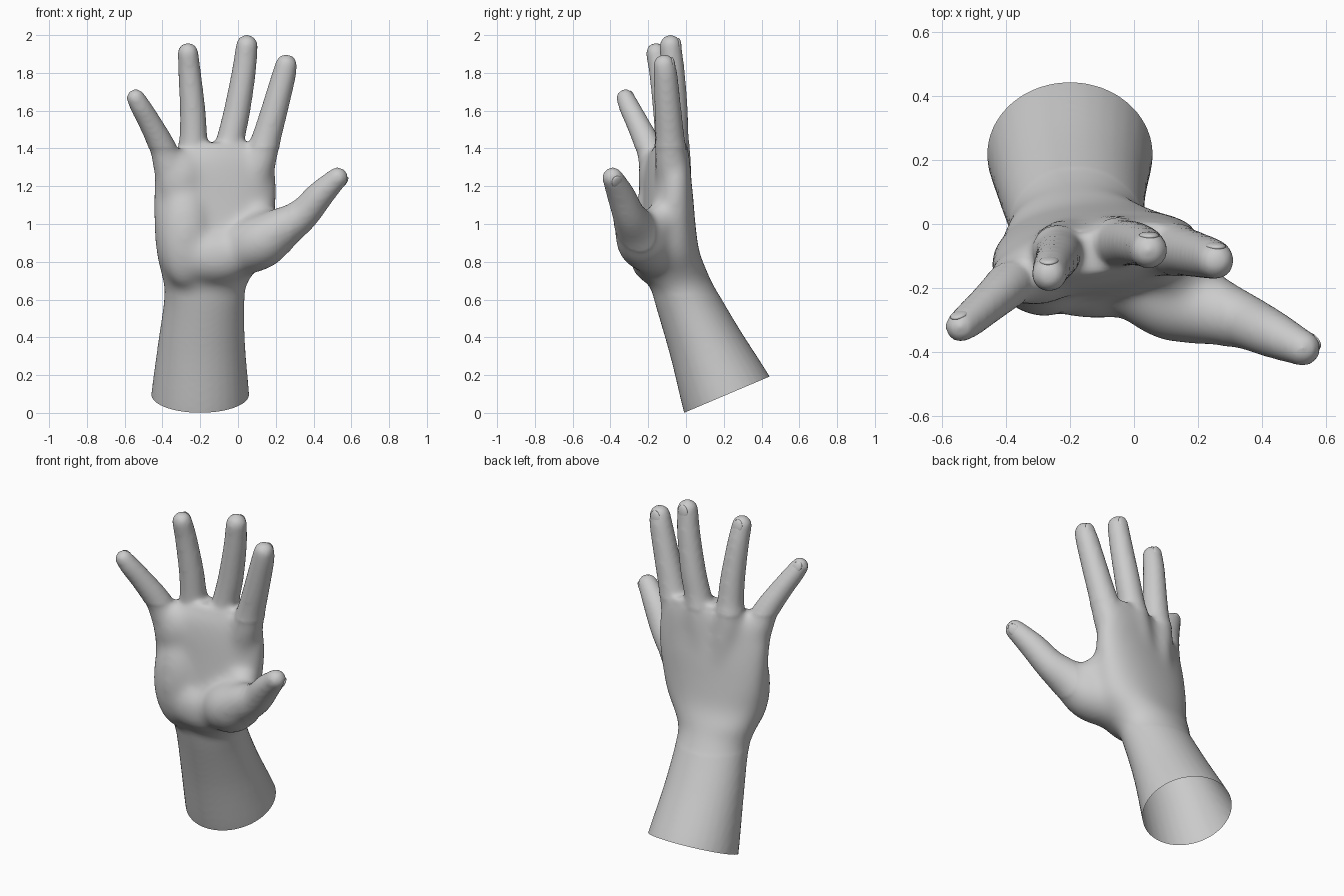
import bpy, bmesh, math
from mathutils import Vector, Matrix

if "Cube" in bpy.data.objects:
    bpy.data.objects.remove(bpy.data.objects["Cube"])

SEG = 32


def bridge(bm, rings):
    # skin a list of point rings and close both ends
    vs = [[bm.verts.new(p) for p in r] for r in rings]
    for a, b in zip(vs, vs[1:]):
        for i in range(SEG):
            j = (i + 1) % SEG
            bm.faces.new((a[i], a[j], b[j], b[i]))
    bm.faces.new(vs[0][::-1])
    bm.faces.new(vs[-1])


def catmull(keys, steps):
    # smooth interpolation through key tuples
    k = [Vector(p) for p in keys]
    k = [k[0] * 2 - k[1]] + k + [k[-1] * 2 - k[-2]]
    out = []
    for i in range(1, len(k) - 2):
        a, b, c, d = k[i - 1:i + 3]
        for s in range(steps):
            t = s / steps
            out.append(0.5 * (2 * b + (c - a) * t + (2 * a - 5 * b + 4 * c - d) * t * t
                              + (3 * b - a - 3 * c + d) * t ** 3))
    return out + [k[-2]]


def tube(bm, keys):
    # round finger with a hemispherical tip; keys are x, y, z, radius
    pts = catmull(keys, 5)
    pos = [p.to_3d() for p in pts]
    rad = [p[3] + 0.004 for p in pts]
    tip = (pos[-1] - pos[-2]).normalized()
    end, r0 = pos[-1].copy(), rad[-1]
    for i in range(1, 7):
        a = i / 6.3 * math.pi / 2
        pos.append(end + tip * r0 * math.sin(a))
        rad.append(r0 * math.cos(a))
    rings = []
    for i, (p, r) in enumerate(zip(pos, rad)):
        t = (pos[min(i + 1, len(pos) - 1)] - pos[max(i - 1, 0)]).normalized()
        u = Vector((0, 1, 0)).cross(t).normalized()
        v = t.cross(u)
        rings.append([p + r * (u * math.cos(k * math.tau / SEG) + v * math.sin(k * math.tau / SEG))
                      for k in range(SEG)])
    bridge(bm, rings)


def ball(bm, c, radii):
    m = Matrix.Translation(c) @ Matrix.Diagonal((*radii, 1))
    bmesh.ops.create_uvsphere(bm, u_segments=24, v_segments=16, radius=1, matrix=m)


bm = bmesh.new()

# forearm and palm: x, y, z, half width, half depth, pitch, twist
body = [(-.20, .254, .005, .262, .250, .40, 0),
        (-.20, .215, .10, .259, .246, .40, 0),
        (-.193, .10, .37, .230, .197, .40, 0),
        (-.178, .00, .605, .213, .165, .37, 0),
        (-.17, -.04, .71, .232, .157, .28, .03),
        (-.14, -.095, .83, .291, .167, .12, .08),
        (-.13, -.093, .97, .316, .142, .03, .10),
        (-.123, -.094, 1.12, .329, .125, 0, .14),
        (-.120, -.098, 1.25, .327, .109, 0, .18),
        (-.105, -.092, 1.35, .287, .094, 0, .20),
        (-.06, -.075, 1.43, .190, .065, 0, .20)]
rings = []
for x, y, z, w, d, pitch, twist in catmull(body, 5):
    rot = Matrix.Rotation(twist, 3, 'Z') @ Matrix.Rotation(pitch, 3, 'X')
    e = 1.0 if z < .7 else .88
    ring = []
    for k in range(SEG):
        c, s = math.cos(k * math.tau / SEG), math.sin(k * math.tau / SEG)
        p = Vector((w * math.copysign(abs(c) ** e, c), d * math.copysign(abs(s) ** e, s), 0))
        ring.append(Vector((x, y, z)) + rot @ p)
    rings.append(ring)
bridge(bm, rings)

# palm pads and the web of the thumb
ball(bm, (-.28, -.165, .95), (.15, .125, .29))
ball(bm, (-.31, -.175, 1.24), (.125, .08, .15))
ball(bm, (-.12, -.17, .83), (.22, .128, .15))
ball(bm, (.13, -.15, 1.0), (.105, .085, .11))

# fingers and thumb
digits = {
    "little": [(-.30, -.12, 1.05, .08), (-.365, -.165, 1.29, .080), (-.402, -.20, 1.41, .067),
               (-.463, -.255, 1.53, .057), (-.515, -.30, 1.62, .051), (-.541, -.320, 1.666, .045)],
    "ring": [(-.20, -.06, 1.1, .08), (-.235, -.08, 1.35, .082), (-.236, -.092, 1.46, .070),
             (-.24, -.107, 1.6, .064), (-.256, -.135, 1.8, .056), (-.265, -.158, 1.905, .051)],
    "middle": [(-.09, -.05, 1.1, .08), (-.055, -.06, 1.35, .084), (-.036, -.06, 1.46, .070),
               (-.005, -.06, 1.6, .066), (.03, -.07, 1.8, .060), (.047, -.082, 1.944, .054)],
    "index": [(.04, -.06, 1.1, .085), (.115, -.077, 1.33, .085), (.152, -.085, 1.46, .073),
              (.192, -.095, 1.6, .067), (.241, -.108, 1.78, .060), (.255, -.115, 1.841, .054)],
    "thumb": [(-.02, -.14, .85, .13), (.12, -.222, .905, .142), (.235, -.268, .98, .110),
              (.342, -.303, 1.05, .083), (.435, -.345, 1.155, .070), (.527, -.388, 1.245, .052)]}
for keys in digits.values():
    tube(bm, keys)

# fuse everything into one smooth skin
me = bpy.data.meshes.new("hand")
bm.to_mesh(me)
bm.free()
src = bpy.data.objects.new("hand", me)
bpy.context.collection.objects.link(src)
rm = src.modifiers.new("fuse", 'REMESH')
rm.mode = 'VOXEL'
rm.voxel_size = .0125
sm = src.modifiers.new("soften", 'SMOOTH')
sm.factor = .5
sm.iterations = 10
skin = bpy.data.meshes.new_from_object(src.evaluated_get(bpy.context.evaluated_depsgraph_get()))
src.modifiers.clear()

# extra softening of the palm, then an open slanted cut at the forearm end
bm = bmesh.new()
bm.from_mesh(skin)
palm = [v for v in bm.verts if .62 < v.co.z < 1.4 and v.co.x < .27]
for i in range(30):
    bmesh.ops.smooth_vert(bm, verts=palm, factor=.5,
                          use_axis_x=True, use_axis_y=True, use_axis_z=True)
bmesh.ops.bisect_plane(bm, geom=bm.verts[:] + bm.edges[:] + bm.faces[:], dist=1e-5,
                       plane_co=(-.2, .215, .096), plane_no=(0, -.39, .92), clear_inner=True)
for f in bm.faces:
    f.smooth = True
bm.to_mesh(skin)
bm.free()
src.data = skin

# finger nails, barely raised from the skin
for name, keys in digits.items():
    a, b = Vector(keys[-2][:3]), Vector(keys[-1][:3])
    r = keys[-1][3]
    t = (b - a).normalized()
    back = Vector((.6, .5, -.5)) if name == "thumb" else Vector((0, 1, 0))
    n = (back - t * back.dot(t)).normalized()
    s = n.cross(t)
    c = b + n * r * .83 - t * r * .1
    m = Matrix.Translation(c) @ Matrix((s, t, n)).transposed().to_4x4() \
        @ Matrix.Diagonal((r * .6, r * .8, r * .24, 1))
    bm = bmesh.new()
    bmesh.ops.create_uvsphere(bm, u_segments=20, v_segments=10, radius=1, matrix=m)
    for f in bm.faces:
        f.smooth = True
    nm = bpy.data.meshes.new(name + "_nail")
    bm.to_mesh(nm)
    bm.free()
    bpy.context.collection.objects.link(bpy.data.objects.new(name + "_nail", nm))
